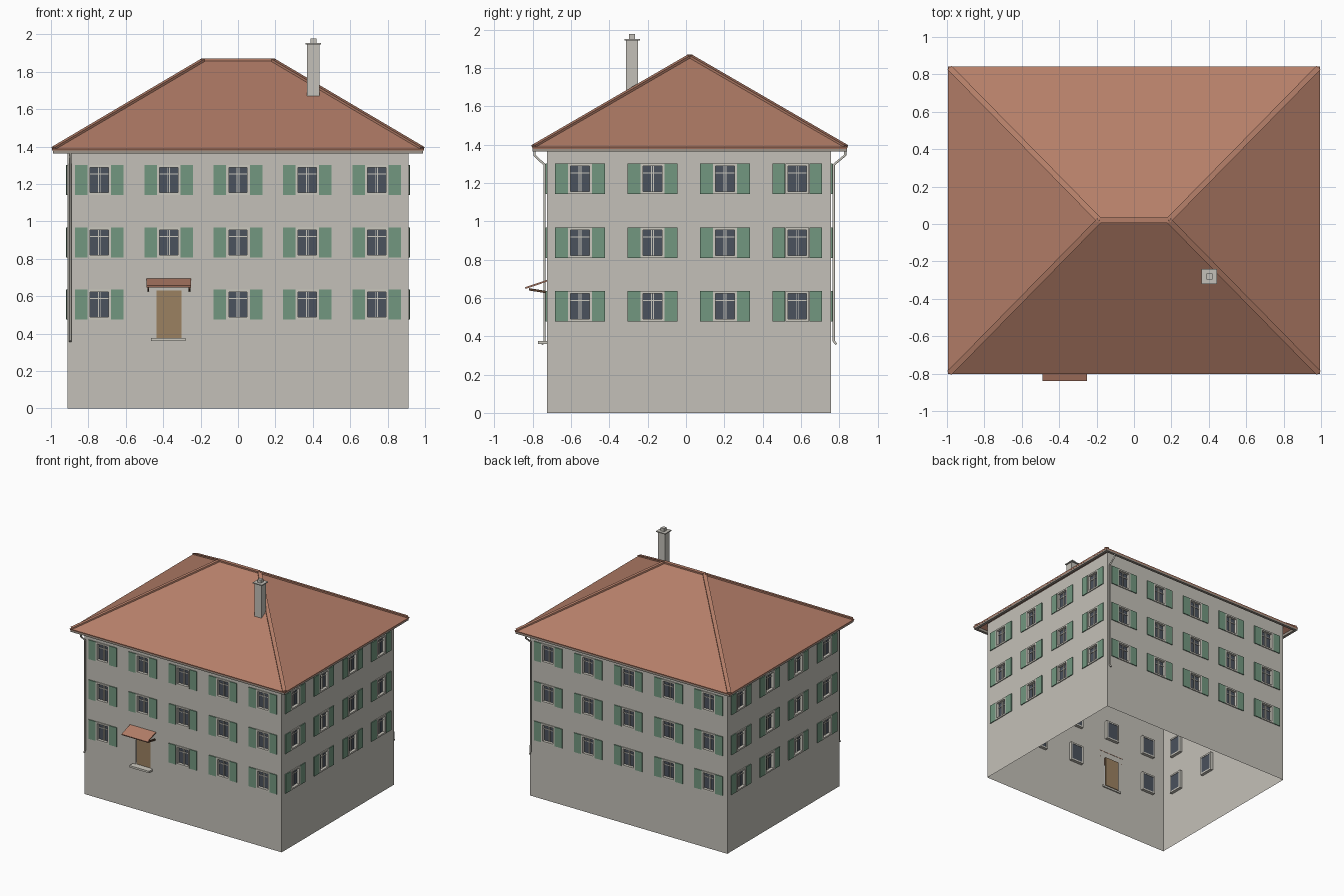
import bpy, bmesh, math
from mathutils import Matrix, Vector

if "Cube" in bpy.data.objects:
    bpy.data.objects.remove(bpy.data.objects["Cube"])


def mat(name, rgb):
    m = bpy.data.materials.new(name)
    m.diffuse_color = (*rgb, 1)
    m.use_nodes = True
    m.node_tree.nodes["Principled BSDF"].inputs["Base Color"].default_value = m.diffuse_color
    return m


WALL = mat("plaster", (0.55, 0.53, 0.48))
ROOF = mat("clay tile", (0.46, 0.21, 0.14))
RIDGE = mat("ridge tile", (0.36, 0.16, 0.105))
GREEN = mat("shutter green", (0.17, 0.31, 0.215))
GLASS = mat("window glass", (0.07, 0.085, 0.11))
FRAME = mat("frame stone", (0.60, 0.58, 0.52))
WOOD = mat("door wood", (0.33, 0.22, 0.12))
METAL = mat("gutter metal", (0.33, 0.29, 0.25))
DARK = mat("bracket brown", (0.10, 0.05, 0.03))


def finish(name, bm, material, recalc=True):
    if recalc:
        bmesh.ops.recalc_face_normals(bm, faces=bm.faces)
    me = bpy.data.meshes.new(name)
    bm.to_mesh(me)
    bm.free()
    me.materials.append(material)
    ob = bpy.data.objects.new(name, me)
    bpy.context.collection.objects.link(ob)
    return ob


def box(bm, lo, hi, m=Matrix()):
    lo, hi = Vector(lo), Vector(hi)
    bmesh.ops.create_cube(bm, size=1, matrix=m @ Matrix.Translation((lo + hi) / 2)
                          @ Matrix.Diagonal((*(hi - lo), 1)))


def boxes(name, material, *pairs):
    bm = bmesh.new()
    for lo, hi in pairs:
        box(bm, lo, hi)
    return finish(name, bm, material)


def beam(bm, a, b, width, height):
    # square bar running from a to b with its top facing up
    a, b = Vector(a), Vector(b)
    d = (b - a).normalized()
    side = Vector((0, 0, 1)).cross(d).normalized()
    rot = Matrix((d, side, d.cross(side))).transposed().to_4x4()
    box(bm, (0, -width / 2, -height / 2), ((b - a).length, width / 2, height / 2),
        Matrix.Translation(a) @ rot)


# Main dimensions
X, Y0, Y1, TOP = 0.912, -0.725, 0.757, 1.41
EX, E0, E1, EZ = 0.995, -0.803, 0.843, 1.388
RX, RY, RZ = 0.185, 0.02, 1.862
ROWS = (0.556, 0.888, 1.222)
WX = (-0.741, -0.371, 0, 0.371, 0.741)
WY = (-0.553, -0.175, 0.204, 0.581)
HW, HH = 0.053, 0.07          # half size of a window opening
DOOR = (-0.436, -0.303, 0.375, 0.63)


def facade(origin, angle):
    # local x along the wall, local -y outward
    return Matrix.Translation(origin) @ Matrix.Rotation(angle, 4, 'Z')


# name, placement, wall ends, window columns
FACADES = (
    ("front", facade((0, Y0, 0), 0), -X, X, WX),
    ("right", facade((X, 0, 0), math.pi / 2), Y0, Y1, WY),
    ("back", facade((0, Y1, 0), math.pi), -X, X, WX),
    ("left", facade((-X, 0, 0), -math.pi / 2), -Y1, -Y0, [-y for y in WY]),
)

for name, M, u0, u1, cols in FACADES:
    wins = [(u, z) for u in cols for z in ROWS
            if not (name == "front" and u == WX[1] and z == ROWS[0])]
    holes = [(u - HW, u + HW, z - HH, z + HH) for u, z in wins]
    if name == "front":
        holes.append(DOOR)

    # wall sheet with openings
    us = sorted({u0, u1, *(h[i] for h in holes for i in (0, 1))})
    zs = sorted({0, TOP, *(h[i] for h in holes for i in (2, 3))})
    bm = bmesh.new()
    for a, b in zip(us, us[1:]):
        for c, d in zip(zs, zs[1:]):
            u, z = (a + b) / 2, (c + d) / 2
            if not any(h[0] < u < h[1] and h[2] < z < h[3] for h in holes):
                bm.faces.new([bm.verts.new(M @ Vector(p)) for p in
                              ((a, 0, c), (b, 0, c), (b, 0, d), (a, 0, d))])
    bmesh.ops.remove_doubles(bm, verts=bm.verts, dist=1e-5)
    finish(name + "_wall", bm, WALL, recalc=False)

    frames, glass, shutters = bmesh.new(), bmesh.new(), bmesh.new()
    for u, z in wins:
        L = M @ Matrix.Translation((u, 0, z))
        for s in (-1, 1):
            # jambs, sill and lintel, casement stiles, shutters
            for bm, x0, x1, y0, y1, h in (
                    (frames, 0.049, 0.062, -0.008, 0.025, 0.08),
                    (frames, 0.003, 0.007, 0.01, 0.02, 0.07),
                    (shutters, 0.063, 0.13, -0.008, -0.001, 0.08)):
                a, b = sorted((s * x0, s * x1))
                box(bm, (a, y0, -h), (b, y1, h), L)
            a, b = sorted((s * 0.067, s * 0.08))
            box(frames, (-0.05, -0.008, a), (0.05, 0.025, b), L)
        box(frames, (-0.05, 0.01, 0.028), (0.05, 0.02, 0.034), L)
        box(glass, (-0.052, 0.016, -0.07), (0.052, 0.022, 0.07), L)
    finish(name + "_window_frames", frames, FRAME)
    finish(name + "_window_glass", glass, GLASS)
    finish(name + "_shutters", shutters, GREEN)

# Hip roof
bm = bmesh.new()
c = [bm.verts.new(p) for p in ((-EX, E0, EZ), (EX, E0, EZ), (EX, E1, EZ), (-EX, E1, EZ),
                               (-RX, RY, RZ), (RX, RY, RZ))]
for f in ((0, 1, 5, 4), (1, 2, 5), (2, 3, 4, 5), (3, 0, 4)):
    bm.faces.new([c[i] for i in f])
roof = finish("hip_roof", bm, ROOF, recalc=False)
sol = roof.modifiers.new("thickness", 'SOLIDIFY')
sol.thickness, sol.offset = 0.012, -1

# Ridge and hip tiles
bm = bmesh.new()
for sx in (-1, 1):
    for ey in (E0, E1):
        beam(bm, (sx * (EX - 0.01), ey * 0.99, EZ + 0.004), (sx * RX, RY, RZ + 0.002), 0.03, 0.012)
beam(bm, (-RX, RY, RZ + 0.002), (RX, RY, RZ + 0.002), 0.03, 0.012)
finish("ridge_tiles", bm, ROOF)

# Gutters around the eaves
GX, G0, G1, g = 0.99, E0 + 0.003, E1 - 0.003, 0.022
boxes("gutters", METAL,
      ((-GX, G0, 1.364), (GX, G0 + g, 1.386)), ((-GX, G1 - g, 1.364), (GX, G1, 1.386)),
      ((-GX, G0 + g, 1.364), (-GX + g, G1 - g, 1.386)), ((GX - g, G0 + g, 1.364), (GX, G1 - g, 1.386)))

# Downpipes at two opposite corners
for name, x, wall, eave, out in (("front_downpipe", -0.897, Y0, E0, -1),
                                 ("back_downpipe", 0.897, Y1, E1, 1)):
    y = wall + out * 0.014
    cu = bpy.data.curves.new(name, 'CURVE')
    cu.dimensions, cu.bevel_depth, cu.bevel_resolution = '3D', 0.007, 1
    cu.use_fill_caps = True
    pts = ((eave - out * 0.012, 1.37), (eave - out * 0.012, 1.345), (y, 1.295), (y, 0.375),
           (y + out * 0.014, 0.358))
    sp = cu.splines.new('POLY')
    sp.points.add(len(pts) - 1)
    for p, (py, pz) in zip(sp.points, pts):
        p.co = (x, py, pz, 1)
    cu.materials.append(FRAME)
    bpy.context.collection.objects.link(bpy.data.objects.new(name, cu))

# Chimney
boxes("chimney", WALL, ((0.37, -0.312, 1.64), (0.436, -0.25, 1.945)),
      ((0.361, -0.321, 1.945), (0.445, -0.241, 1.953)), ((0.387, -0.297, 1.953), (0.419, -0.265, 1.978)))

# Entrance: door, step and canopy on brackets
boxes("door", WOOD, ((DOOR[0], Y0 + 0.006, DOOR[2]), (DOOR[1], Y0 + 0.016, DOOR[3])))
boxes("door_step", FRAME, ((-0.464, -0.772, 0.36), (-0.281, Y0 + 0.01, 0.376)))
bm = bmesh.new()
beam(bm, (-0.37, -0.838, 0.652), (-0.37, Y0, 0.69), 0.24, 0.009)
finish("door_canopy", bm, ROOF)
bm = bmesh.new()
for x in (-0.48, -0.26):
    beam(bm, (x, -0.82, 0.645), (x, Y0, 0.63), 0.01, 0.012)
finish("canopy_brackets", bm, DARK)
